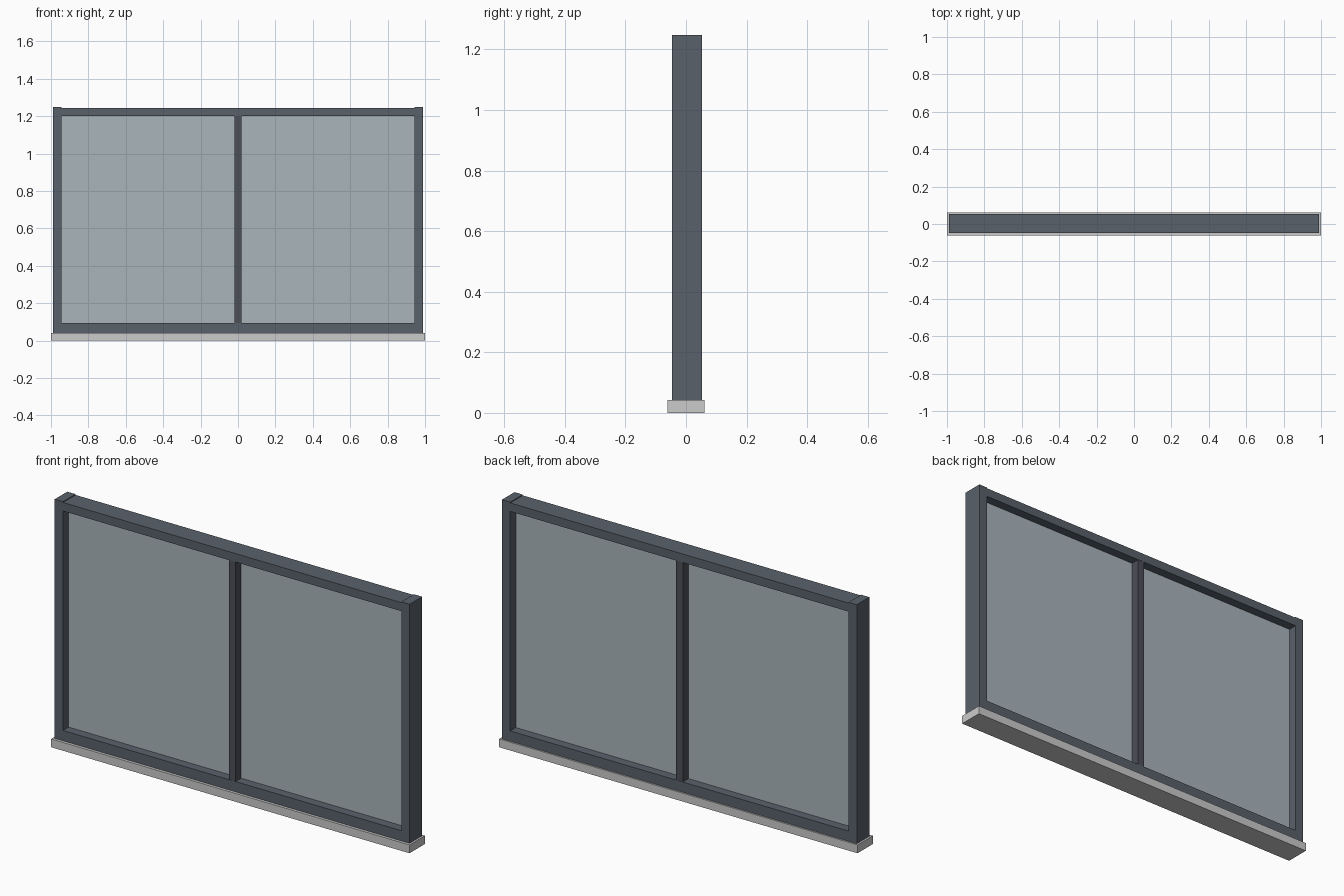
import bpy

if "Cube" in bpy.data.objects:
    bpy.data.objects.remove(bpy.data.objects["Cube"])


def material(name, rgb):
    m = bpy.data.materials.new(name)
    m.diffuse_color = (*rgb, 1.0)
    m.use_nodes = True
    m.node_tree.nodes["Principled BSDF"].inputs["Base Color"].default_value = m.diffuse_color
    return m


FRAME = material("slate_frame", (0.10, 0.12, 0.145))
BAR = material("dark_bar", (0.075, 0.08, 0.10))
GLASS = material("pale_glass", (0.40, 0.46, 0.50))


def box(name, x, y, z, mat=None):
    """Box from (min, max) ranges on each axis."""
    spans = (x, y, z)
    bpy.ops.mesh.primitive_cube_add(size=1)
    ob = bpy.context.object
    ob.name = name
    ob.location = [(a + b) / 2 for a, b in spans]
    ob.scale = [b - a for a, b in spans]
    bpy.ops.object.transform_apply(location=False, rotation=False, scale=True)
    if mat:
        ob.data.materials.append(mat)
    return ob


SILL_TOP, TOP = 0.042, 1.248
OUTER, INNER = 0.99, 0.944
DEPTH = (-0.047, 0.053)      # frame sits slightly behind the sill centre
RAIL_LOW, RAIL_HIGH = 0.094, 1.201

# Sill
box("sill", (-1, 1), (-0.061, 0.061), (0, SILL_TOP))

# Side posts
box("left_post", (-OUTER, -INNER), DEPTH, (SILL_TOP, TOP), FRAME)
box("right_post", (INNER, OUTER), DEPTH, (SILL_TOP, TOP), FRAME)

# Rails between the posts
box("bottom_rail", (-INNER, INNER), DEPTH, (SILL_TOP, RAIL_LOW), FRAME)
box("top_rail", (-INNER, INNER), DEPTH, (RAIL_HIGH, TOP - 0.004), FRAME)

# Centre bar
box("centre_bar", (-0.019, 0.019), (-0.046, 0.052), (RAIL_LOW, RAIL_HIGH), BAR)

# Glass panes either side of the bar
for side, x in (("left", (-INNER, -0.019)), ("right", (0.019, INNER))):
    box(side + "_glass", x, (-0.002, 0.008), (RAIL_LOW, RAIL_HIGH), GLASS)
